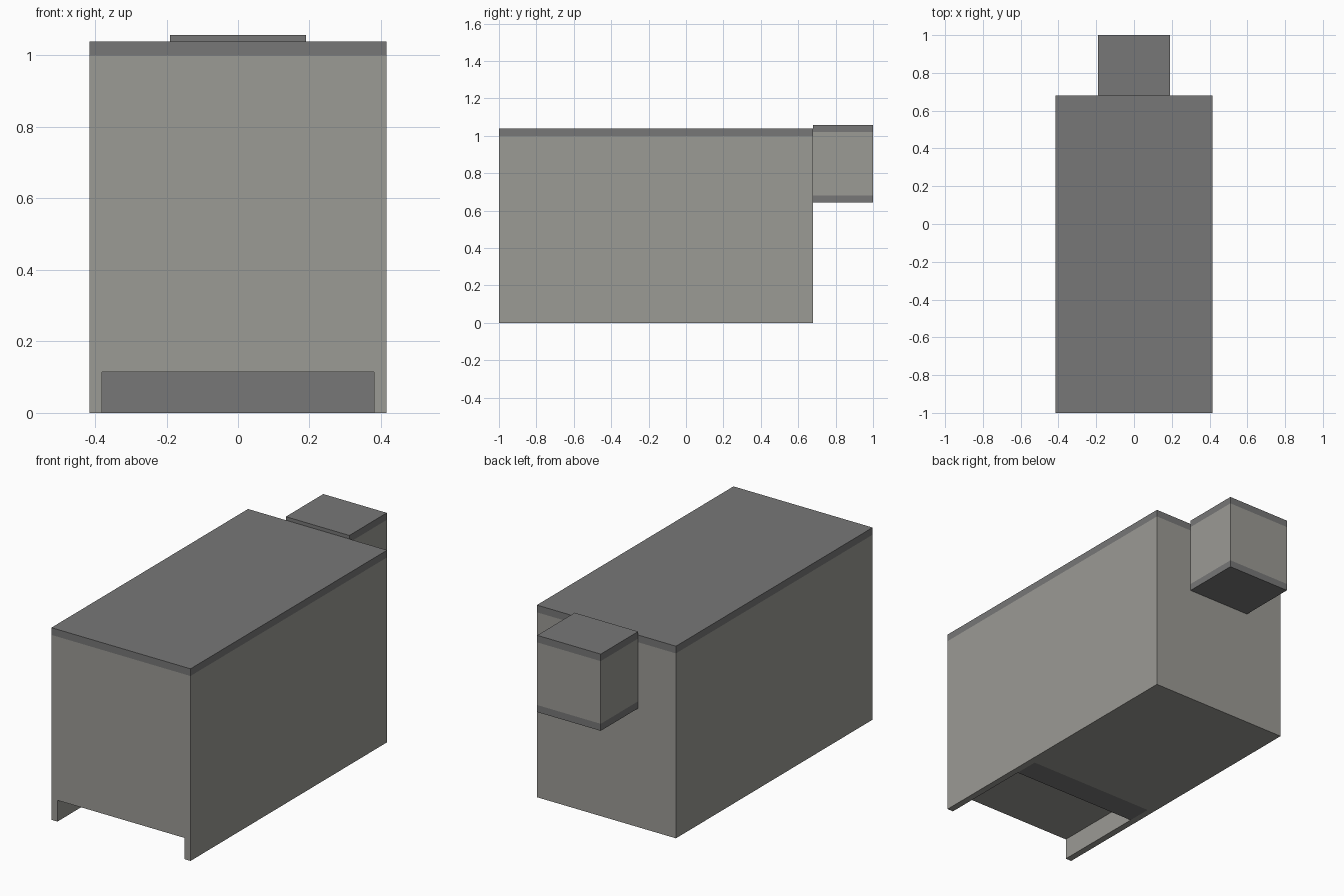
import bpy, bmesh
from mathutils import Vector

if "Cube" in bpy.data.objects:
    bpy.data.objects.remove(bpy.data.objects["Cube"])


def material(name, rgb):
    m = bpy.data.materials.new(name)
    m.diffuse_color = (*rgb, 1)
    m.use_nodes = True
    m.node_tree.nodes["Principled BSDF"].inputs["Base Color"].default_value = m.diffuse_color
    return m


LIGHT = material("light_grey", (0.33, 0.325, 0.30))
DARK = material("dark_grey", (0.185, 0.185, 0.185))


def panel_box(lo, hi, cuts):
    """Box whose faces are split by axis-aligned planes, given as (axis, position)."""
    bm = bmesh.new()
    bmesh.ops.create_cube(bm, size=1)
    for v in bm.verts:
        v.co = Vector([lo[i] if v.co[i] < 0 else hi[i] for i in range(3)])
    for axis, pos in cuts:
        co, no = Vector(), Vector()
        co[axis], no[axis] = pos, 1
        bmesh.ops.bisect_plane(bm, geom=bm.verts[:] + bm.edges[:] + bm.faces[:],
                               plane_co=co, plane_no=no, dist=1e-5)
    return bm


def finish(bm, name, is_dark):
    bmesh.ops.recalc_face_normals(bm, faces=bm.faces)
    for f in bm.faces:
        f.material_index = int(is_dark(f.calc_center_median()))
    me = bpy.data.meshes.new(name)
    bm.to_mesh(me)
    bm.free()
    me.materials.append(LIGHT)
    me.materials.append(DARK)
    ob = bpy.data.objects.new(name, me)
    bpy.context.collection.objects.link(ob)


# Cabinet body with a toe recess under the front
W, RX, RZ, RY, SY, BAND = 0.416, 0.38, 0.115, -0.48, -0.344, 1.0
bm = panel_box((-W, -1, 0), (W, 0.68, 1.039),
               [(0, -RX), (0, RX), (1, RY), (1, SY), (2, RZ), (2, BAND)])


def in_recess(c):
    front = c.y < -0.999 and c.z < RZ
    under = c.z < 0.001 and c.y < RY
    return abs(c.x) < RX and (front or under)


bmesh.ops.delete(bm, geom=[f for f in bm.faces if in_recess(f.calc_center_median())],
                 context='FACES')

# Recess lining: two side walls, ceiling and back
for quad in (
    [(-RX, -1, 0), (-RX, -1, RZ), (-RX, RY, RZ), (-RX, RY, 0)],
    [(RX, -1, 0), (RX, -1, RZ), (RX, RY, RZ), (RX, RY, 0)],
    [(-RX, -1, RZ), (RX, -1, RZ), (RX, RY, RZ), (-RX, RY, RZ)],
    [(-RX, RY, 0), (RX, RY, 0), (RX, RY, RZ), (-RX, RY, RZ)],
):
    bm.faces.new([bm.verts.new(p) for p in quad])
bmesh.ops.remove_doubles(bm, verts=bm.verts, dist=1e-4)


def body_dark(c):
    # Top slab, plus the kick bar closing the recess
    kick_bar = abs(c.x) < RX - 0.01 and c.z < RZ - 0.01 and RY - 0.001 < c.y < SY
    return c.z > BAND or kick_bar


finish(bm, "cabinet_body", body_dark)

# Rear box with dark top and bottom slabs
bm = panel_box((-0.19, 0.68, 0.643), (0.19, 1, 1.058), [(2, 0.681), (2, 1.02)])
finish(bm, "rear_box", lambda c: c.z < 0.681 or c.z > 1.02)
